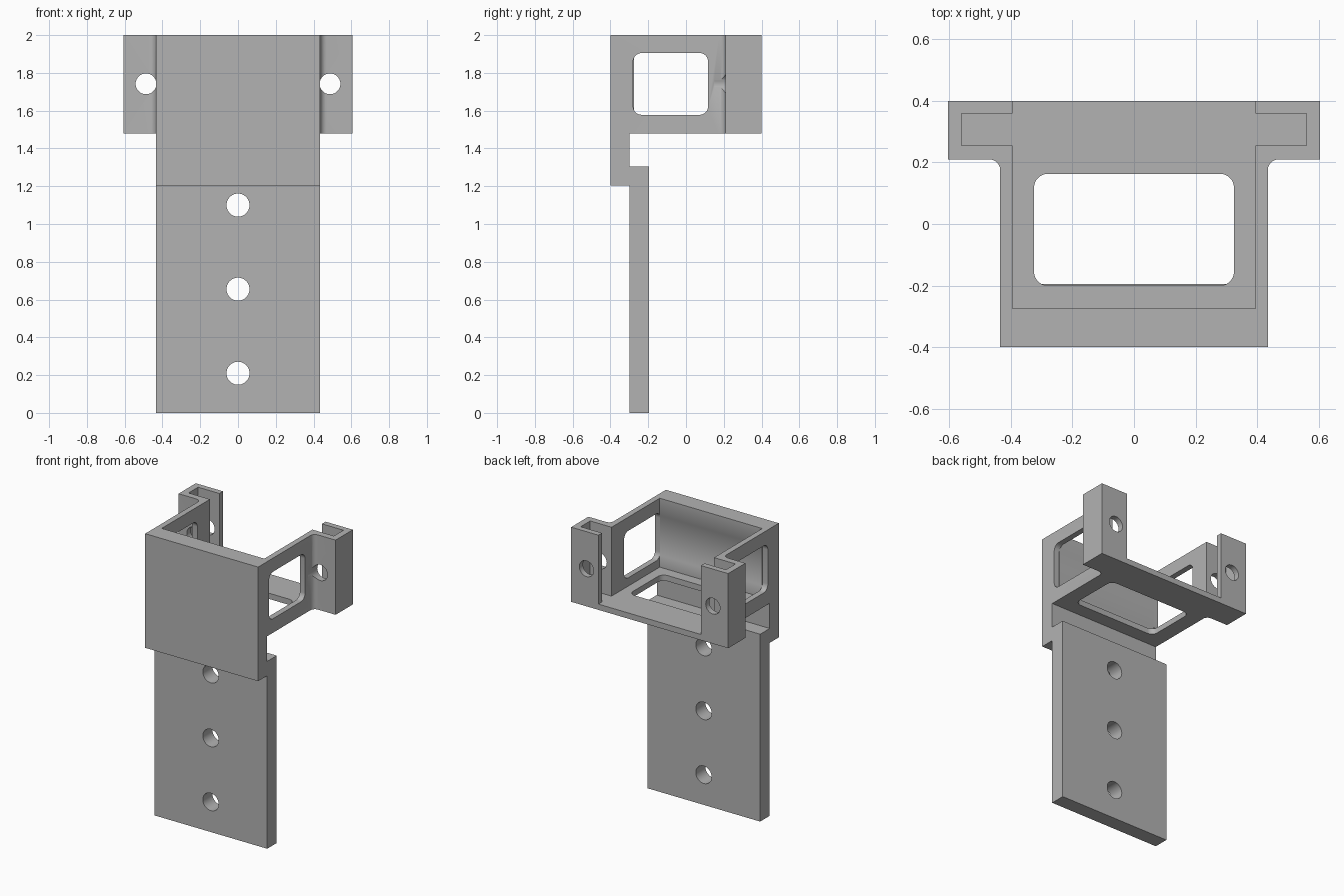
import bpy, bmesh
from math import sin, cos, pi

cube = bpy.data.objects.get("Cube")
if cube:
    bpy.data.objects.remove(cube, do_unlink=True)

grey = bpy.data.materials.new("plain_grey")
grey.use_nodes = True
grey.diffuse_color = (0.45, 0.45, 0.45, 1)
grey.node_tree.nodes["Principled BSDF"].inputs["Base Color"].default_value = (0.45, 0.45, 0.45, 1)


def arc(cx, cy, r, start, end, steps):
    """Points along an arc, angles in half turns."""
    angles = [pi * (start + (end - start) * i / steps) for i in range(steps + 1)]
    return [(cx + r * cos(a), cy + r * sin(a)) for a in angles]


def disc(cx, cy, r):
    return arc(cx, cy, r, 0, 2, 40)[:-1]


def rounded_rect(x0, x1, y0, y1, r):
    corners = [(x1 - r, y1 - r), (x0 + r, y1 - r), (x0 + r, y0 + r), (x1 - r, y0 + r)]
    return [p for i, (cx, cy) in enumerate(corners)
            for p in arc(cx, cy, r, i / 2, i / 2 + 0.5, 8)]


def mirrored(half):
    return half + [(-x, y) for x, y in reversed(half)]


def prism(name, outline, axis, low, high):
    """Extrude a flat outline along the given axis."""
    place = {"x": lambda a, b, h: (h, a, b),
             "y": lambda a, b, h: (a, h, b),
             "z": lambda a, b, h: (a, b, h)}[axis]
    bm = bmesh.new()
    ends = [[bm.verts.new(place(a, b, h)) for a, b in outline] for h in (low, high)]
    for end in ends:
        bm.faces.new(end)
    for i in range(len(outline)):
        bm.faces.new((ends[0][i - 1], ends[0][i], ends[1][i], ends[1][i - 1]))
    bmesh.ops.recalc_face_normals(bm, faces=bm.faces)
    mesh = bpy.data.meshes.new(name)
    bm.to_mesh(mesh)
    bm.free()
    mesh.materials.append(grey)
    obj = bpy.data.objects.new(name, mesh)
    bpy.context.collection.objects.link(obj)
    return obj


def combine(target, tool, operation):
    """Apply a boolean and discard the tool."""
    tool.hide_render = True
    mod = target.modifiers.new(tool.name, "BOOLEAN")
    mod.operation, mod.solver, mod.object = operation, "EXACT", tool
    bpy.context.view_layer.update()
    result = target.evaluated_get(bpy.context.evaluated_depsgraph_get())
    mesh = bpy.data.meshes.new_from_object(result)
    target.modifiers.clear()
    target.data = mesh
    bpy.data.objects.remove(tool, do_unlink=True)


# Open tray with an ear at each side, filleted where the ears meet the walls
tray = mirrored([(0.435, -0.4)] + arc(0.47, 0.175, 0.035, 1, 0.5, 6)
                + [(0.605, 0.21), (0.605, 0.4)])
bracket = prism("mounting_bracket", tray, "z", 1.48, 2)

# Hollow inside, running into the ears and open at the back
hollow = mirrored([(0.395, -0.275), (0.395, 0.255), (0.56, 0.255),
                   (0.56, 0.36), (0.395, 0.36), (0.395, 0.5)])
combine(bracket, prism("hollow", hollow, "z", 1.52, 2.1), "DIFFERENCE")

# Stepped hanging plate below the front wall
step = [(-0.4, 1.205), (-0.3, 1.205), (-0.3, 0), (-0.195, 0),
        (-0.195, 1.305), (-0.3, 1.305), (-0.3, 1.6), (-0.4, 1.6)]
combine(bracket, prism("hanging_plate", step, "x", -0.435, 0.435), "UNION")

# Floor window
floor_window = rounded_rect(-0.325, 0.325, -0.2, 0.163, 0.045)
combine(bracket, prism("floor_window", floor_window, "z", 1.4, 1.6), "DIFFERENCE")

# Side windows and ear holes
for side in (-1, 1):
    window = rounded_rect(-0.28, 0.117, 1.578, 1.905, 0.045)
    combine(bracket, prism("side_window", window, "x", side * 0.394, side * 0.5), "DIFFERENCE")
    hole = disc(side * 0.487, 1.742, 0.055)
    combine(bracket, prism("ear_hole", hole, "y", 0.15, 0.5), "DIFFERENCE")

# Screw holes down the plate
for z in (0.21, 0.655, 1.1):
    combine(bracket, prism("screw_hole", disc(0, z, 0.061), "y", -0.35, -0.1), "DIFFERENCE")

bpy.ops.object.select_all(action="DESELECT")
bracket.select_set(True)
bpy.context.view_layer.objects.active = bracket
bpy.ops.object.shade_smooth_by_angle(angle=pi / 6)
